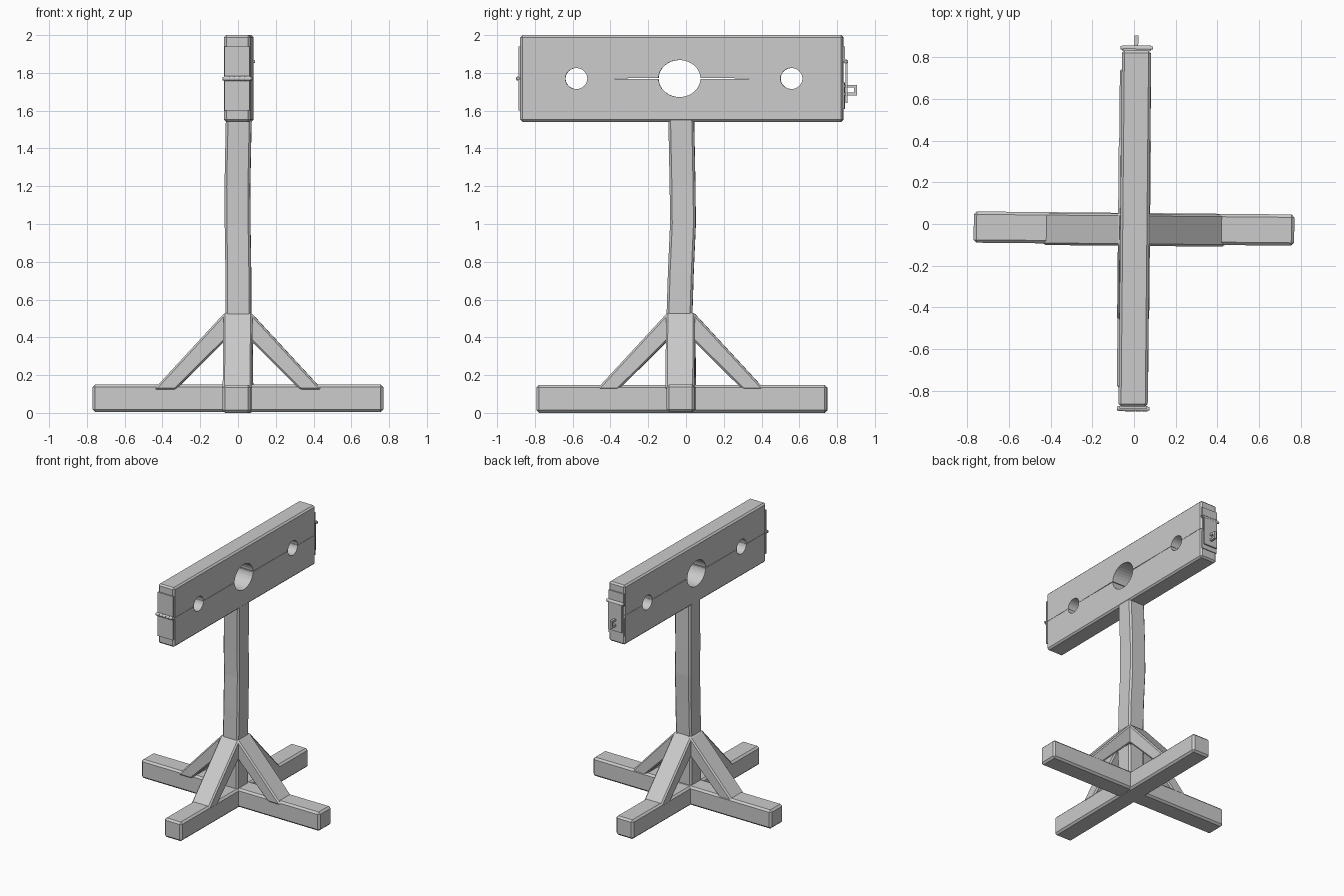
import bpy, bmesh, math
from mathutils import Matrix, Vector

if "Cube" in bpy.data.objects:
    bpy.data.objects.remove(bpy.data.objects["Cube"])

# whole structure is turned slightly and sits just off centre
PLACE = Matrix.Translation((0, -0.022, 0)) @ Matrix.Rotation(-0.0095, 4, 'Z')


def finish(bm, name, bevel=0.0, local=Matrix()):
    bmesh.ops.recalc_face_normals(bm, faces=bm.faces)
    me = bpy.data.meshes.new(name)
    bm.to_mesh(me)
    bm.free()
    ob = bpy.data.objects.new(name, me)
    bpy.context.collection.objects.link(ob)
    ob.matrix_world = PLACE @ local
    if bevel:
        m = ob.modifiers.new("chamfer", 'BEVEL')
        m.width, m.segments, m.limit_method = bevel, 1, 'ANGLE'
        m.angle_limit = math.radians(25)
    return ob


def box(name, lo, hi, bevel=0.0, local=Matrix()):
    bm = bmesh.new()
    lo, hi = Vector(lo), Vector(hi)
    d = hi - lo
    bmesh.ops.create_cube(bm, size=1, matrix=Matrix.Translation((lo + hi) / 2) @ Matrix.Diagonal((*d, 1)))
    return finish(bm, name, bevel, local)


def extrude(pts, axis, a, b):
    """Prism from 2D (u, z) points, extruded from a to b along x or y."""
    bm = bmesh.new()
    mk = (lambda u, z: (a, u, z)) if axis == 'x' else (lambda u, z: (u, a, z))
    f = bm.faces.new([bm.verts.new(mk(*p)) for p in pts])
    new = bmesh.ops.extrude_face_region(bm, geom=[f])['geom']
    off = (b - a, 0, 0) if axis == 'x' else (0, b - a, 0)
    bmesh.ops.translate(bm, vec=off, verts=[g for g in new if isinstance(g, bmesh.types.BMVert)])
    return bm


def rod(name, x0, x1, y, z, r):
    bm = bmesh.new()
    bmesh.ops.create_cone(bm, cap_ends=True, segments=12, radius1=r, radius2=r, depth=x1 - x0,
                          matrix=Matrix.Translation(((x0 + x1) / 2, y, z)) @ Matrix.Rotation(math.pi / 2, 4, 'Y'))
    ob = finish(bm, name)
    for p in ob.data.polygons:
        p.use_smooth = len(p.vertices) == 4
    return ob


# crossed base beams
box("base_beam_side", (-0.77, -0.075, 0.005), (0.77, 0.075, 0.15), 0.014)
box("base_beam_front", (-0.075, -0.77, 0), (0.075, 0.77, 0.148), 0.014)

# slightly crooked post, lofted through square sections
sections = [(0.0, 0, -0.012), (0.53, 0.002, -0.012), (0.75, 0.002, -0.005), (1.0, -0.002, 0.006),
            (1.2, -0.003, 0.004), (1.6, 0.005, -0.004)]
bm = bmesh.new()
rings = []
for z, cx, cy in sections:
    h = 0.068
    rings.append([bm.verts.new((cx + sx * h, cy + sy * h, z))
                  for sx, sy in ((-1, -1), (1, -1), (1, 1), (-1, 1))])
for lo, hi in zip(rings, rings[1:]):
    for i in range(4):
        j = (i + 1) % 4
        bm.faces.new((lo[i], lo[j], hi[j], hi[i]))
bm.faces.new(rings[0])
bm.faces.new(rings[-1])
finish(bm, "post", 0.012)

# four diagonal braces
for i in range(4):
    prof = [(0.04, 0.53), (0.07, 0.53), (0.447, 0.122), (0.33, 0.122), (0.07, 0.38), (0.04, 0.38)]
    bm = extrude(prof, 'y', -0.077, 0.077)
    finish(bm, "brace_%d" % (i + 1), 0.01, Matrix.Translation((0, -0.006, 0)) @ Matrix.Rotation(i * math.pi / 2, 4, 'Z'))

# split board with neck and wrist holes
SEAM, L = 1.77, 0.855
HOLES = [(-0.558, 0.058, 0.0555), (-0.012, 0.111, 0.098), (0.581, 0.058, 0.0555)]
for name, s, outer in (("upper_board", 1, 2.0), ("lower_board", -1, 1.54)):
    seam = lambda g: SEAM + s * g
    pts = [(-L, outer), (-L, seam(0.001))]
    for k, (cy, ry, rz) in enumerate(HOLES):
        gap = 0.003 if k == 1 else 0.001
        if k == 1:
            pts.append((-0.36, seam(0.001)))
        for n in range(17):
            t = math.pi * (1 - n / 16)
            pts.append((cy + ry * math.cos(t), seam(max(gap, rz * math.sin(t)))))
        if k == 1:
            pts.append((0.36, seam(0.001)))
    pts += [(L, seam(0.001)), (L, outer)]
    bm = extrude(pts, 'x', -0.066, 0.074)

    def on_seam(v):
        return abs(v.co.z - SEAM) < 0.01

    edges = []
    for e in bm.edges:
        a, b = e.verts
        rim = abs(a.co.z - outer) < 1e-4 and abs(b.co.z - outer) < 1e-4
        end = abs(a.co.y - b.co.y) < 1e-4 and abs(abs(a.co.y) - L) < 1e-4
        if rim or (end and not (on_seam(a) and on_seam(b))):
            edges.append(e)
    bmesh.ops.bevel(bm, geom=edges, offset=0.012, segments=1, affect='EDGES', profile=0.5)
    finish(bm, name)

# hinge: two leaves and a knuckled barrel
X0, X1 = -0.062, 0.070
box("hinge_leaf_upper", (X0, -L - 0.009, SEAM + 0.005), (X1, -L + 0.002, 1.94))
box("hinge_leaf_lower", (X0, -L - 0.009, 1.60), (X1, -L + 0.002, SEAM - 0.005))
for i in range(5):
    a = -0.066 + i * 0.028
    rod("hinge_knuckle_%d" % (i + 1), a, a + 0.026, -L - 0.010, SEAM, 0.013)
rod("hinge_pin", -0.074, 0.082, -L - 0.010, SEAM, 0.009)

# hasp latch: upper plate, barrel, hanging strap, lower plate
box("latch_plate_upper", (X0, L - 0.002, 1.86), (X1, L + 0.009, 1.94))
box("latch_plate_lower", (X0, L - 0.002, 1.61), (X1, L + 0.007, 1.75))
rod("latch_barrel", -0.066, 0.074, L + 0.013, 1.86, 0.012)
rod("latch_pin", -0.074, 0.082, L + 0.013, 1.86, 0.008)
box("latch_strap", (X0 + 0.008, L + 0.011, 1.64), (X1 - 0.008, L + 0.022, 1.86))

# staple: square loop through the strap
for nm, y0, y1, z0, z1 in (("top", 0.0, 0.072, 1.722, 1.737), ("bottom", 0.0, 0.072, 1.68, 1.695),
                           ("outer", 0.057, 0.072, 1.695, 1.722)):
    box("staple_" + nm, (-0.006, L + y0, z0), (0.012, L + y1, z1))
